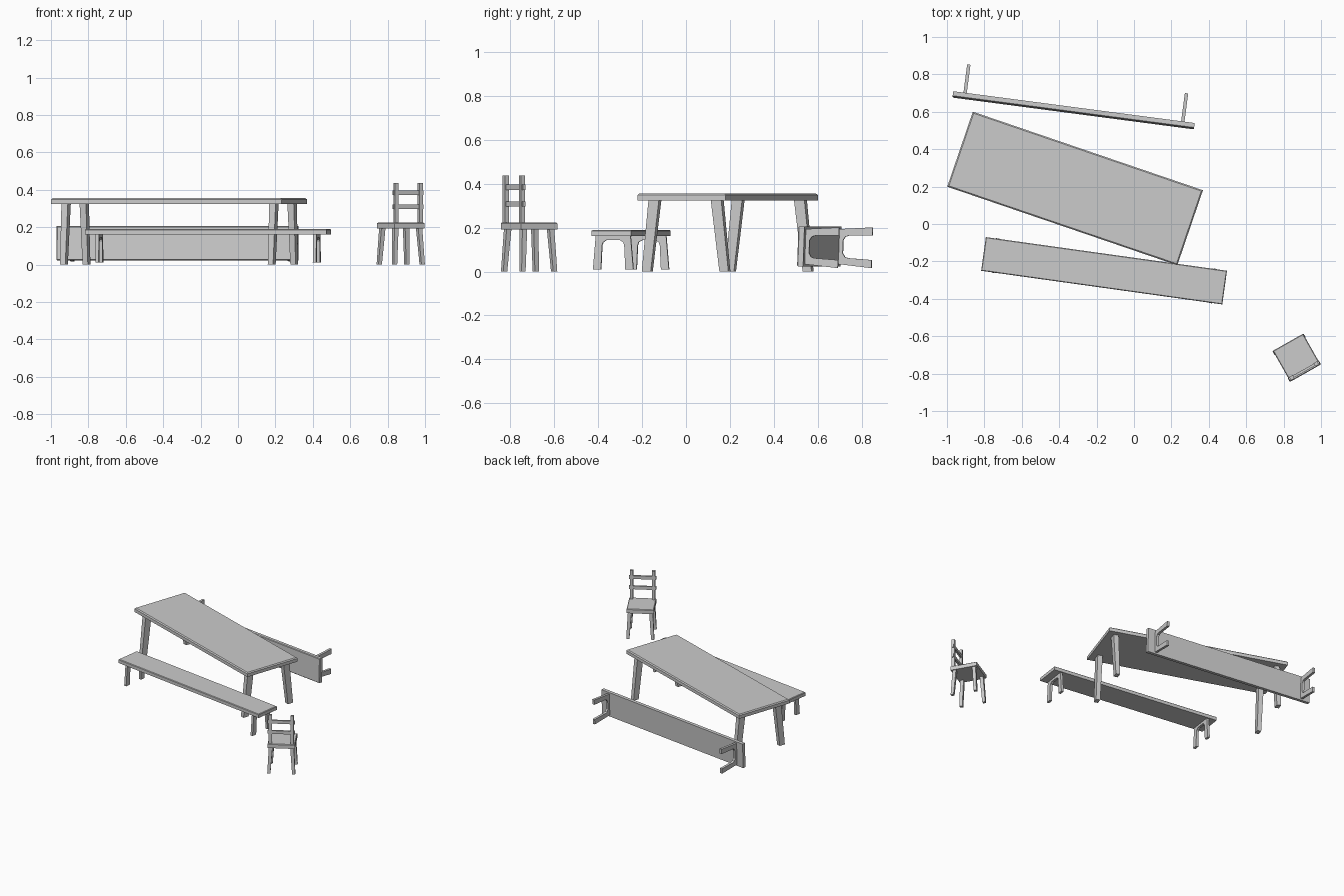
import bpy, bmesh
from math import radians
from mathutils import Matrix

if "Cube" in bpy.data.objects:
    bpy.data.objects.remove(bpy.data.objects["Cube"])


def make(name, verts, faces, mat, bevel_top=0.0):
    bm = bmesh.new()
    vs = [bm.verts.new(v) for v in verts]
    for f in faces:
        bm.faces.new([vs[i] for i in f])
    bmesh.ops.recalc_face_normals(bm, faces=bm.faces)
    if bevel_top:
        zmax = max(v.co.z for v in bm.verts)
        edges = [e for e in bm.edges if all(v.co.z > zmax - 1e-5 for v in e.verts)]
        bmesh.ops.bevel(bm, geom=edges, offset=bevel_top, segments=1, affect='EDGES')
    me = bpy.data.meshes.new(name)
    bm.to_mesh(me)
    bm.free()
    ob = bpy.data.objects.new(name, me)
    ob.matrix_world = mat
    bpy.context.collection.objects.link(ob)
    return ob


def extrude(name, a, b, mat, bevel_top=0.0):
    """Solid between two matching outlines."""
    n = len(a)
    faces = [tuple(range(n)), tuple(range(n, 2 * n))]
    faces += [(i, (i + 1) % n, n + (i + 1) % n, n + i) for i in range(n)]
    return make(name, a + b, faces, mat, bevel_top)


def rect(c, s):
    return [(c[0] + i * s[0] / 2, c[1] + j * s[1] / 2, c[2])
            for i, j in ((-1, -1), (1, -1), (1, 1), (-1, 1))]


def bar(name, c0, s0, c1, s1, mat, bevel_top=0.0):
    """Tapered bar from a bottom rectangle to a top rectangle."""
    return extrude(name, rect(c0, s0), rect(c1, s1), mat, bevel_top)


def place(x, y, z, turn, tip=0):
    return (Matrix.Translation((x, y, z)) @ Matrix.Rotation(radians(turn), 4, 'Z')
            @ Matrix.Rotation(radians(tip), 4, 'X'))


def bench(name, mat):
    bar(name + "_seat", (0, 0, -.028), (1.302, .182), (0, 0, 0), (1.302, .182), mat, .004)
    # arched leg frame at each end
    half = [(.08, -.027), (.093, -.18), (.056, -.18), (.051, -.07), (.046, -.056), (.03, -.046)]
    prof = half + [(-y, z) for y, z in reversed(half)]
    for side, u in (("left", -.587), ("right", .587)):
        extrude(f"{name}_{side}_leg_frame", [(u - .009, y, z) for y, z in prof],
                [(u + .009, y, z) for y, z in prof], mat)


corners = [("front_left", -1, -1), ("front_right", 1, -1),
           ("back_left", -1, 1), ("back_right", 1, 1)]

# table
T = place(-.315, .19, 0, -18.85)
bar("table_top", (0, 0, .325), (1.30, .424), (0, 0, .356), (1.30, .424), T, .007)
for n, i, j in corners:
    bar(f"table_{n}_leg", (i * .587, j * .187, 0), (.03, .043),
        (i * .587, j * .15, .326), (.036, .05), T)

# upright bench and bench tipped on its side
bench("upright_bench", place(-.16, -.25, .19, -7.94))
bench("tipped_bench", place(-.325, .594, .115, -7.5, 88))

# chair, its back towards -y
C = place(.87, -.715, 0, 29.5)
bar("chair_seat", (0, 0, .193), (.186, .19), (0, 0, .224), (.186, .19), C, .004)
for n, i, j in corners:
    bar(f"chair_{n}_leg", (i * .085, j * .083, 0), (.021, .021),
        (i * .073, j * .071, .194), (.025, .025), C)
for side, i in (("left", -1), ("right", 1)):
    bar(f"chair_{side}_back_post", (i * .075, -.08, .22), (.021, .02),
        (i * .075, -.08, .437), (.021, .02), C)
for n, z in (("lower", .296), ("upper", .373)):
    bar(f"chair_{n}_slat", (0, -.079, z), (.186, .013), (0, -.079, z + .024), (.186, .013), C)
